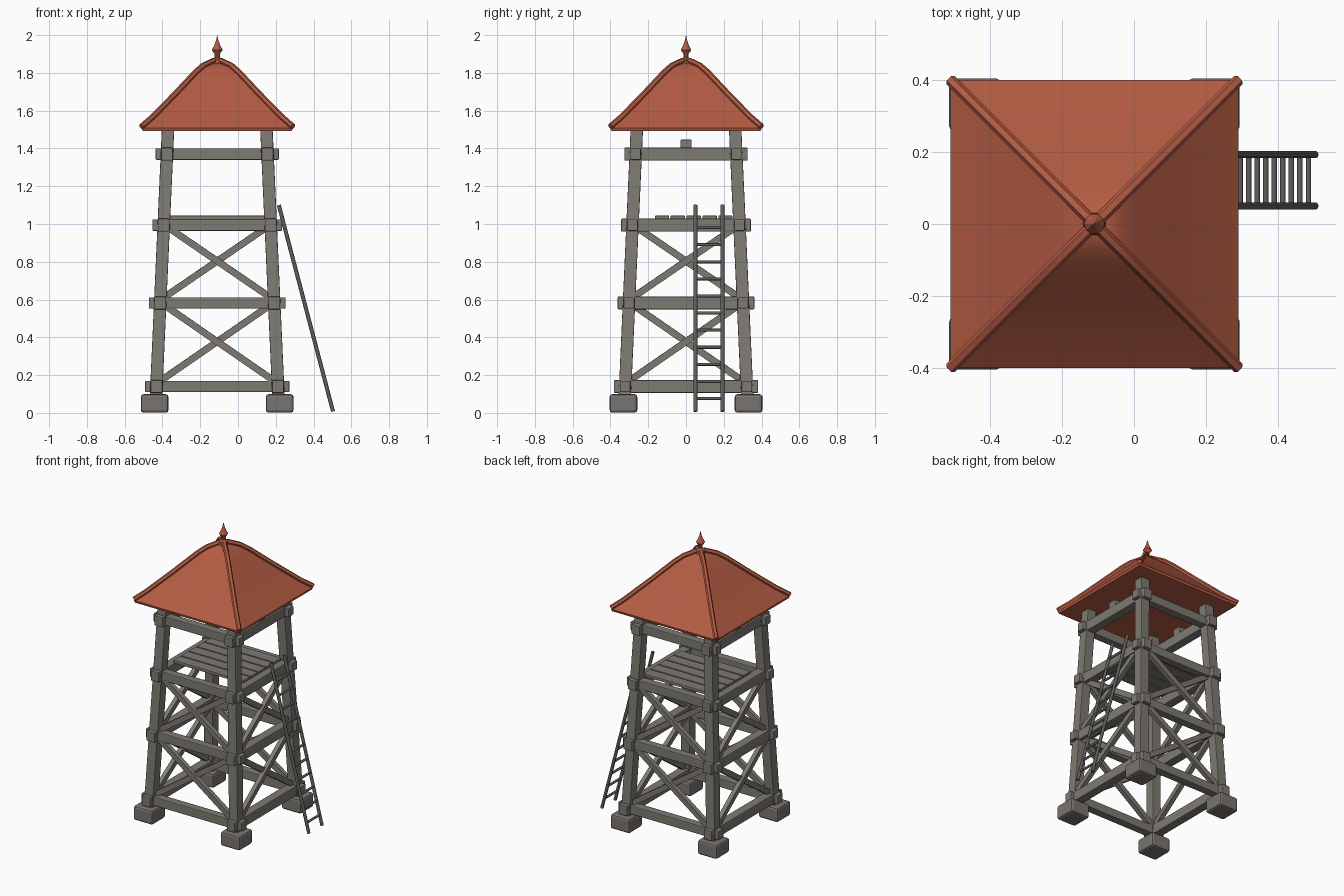
import bpy, bmesh, math
from mathutils import Vector, Matrix

if "Cube" in bpy.data.objects:
    bpy.data.objects.remove(bpy.data.objects["Cube"], do_unlink=True)

CX = -0.11  # tower axis


def material(name, rgb):
    m = bpy.data.materials.new(name)
    m.use_nodes = True
    m.diffuse_color = (*rgb, 1)
    m.node_tree.nodes["Principled BSDF"].inputs["Base Color"].default_value = (*rgb, 1)
    return m


WOOD = material("weathered wood", (0.21, 0.195, 0.17))
DARK = material("dark ladder wood", (0.115, 0.113, 0.108))
STONE = material("grey stone", (0.19, 0.175, 0.16))
TILE = material("red roof", (0.45, 0.105, 0.055))


def finish(name, bm, mat, bevel=0, smooth=None):
    bmesh.ops.recalc_face_normals(bm, faces=bm.faces)
    mesh = bpy.data.meshes.new(name)
    bm.to_mesh(mesh)
    bm.free()
    mesh.materials.append(mat)
    ob = bpy.data.objects.new(name, mesh)
    bpy.context.collection.objects.link(ob)
    if bevel:
        mod = ob.modifiers.new("Bevel", "BEVEL")
        mod.width, mod.segments = bevel, 2
    if smooth:
        bpy.ops.object.select_all(action="DESELECT")
        ob.select_set(True)
        bpy.context.view_layer.objects.active = ob
        bpy.ops.object.shade_smooth_by_angle(angle=math.radians(smooth))
    return ob


def box(name, centre, size, mat=WOOD, bevel=0.005):
    bm = bmesh.new()
    bmesh.ops.create_cube(bm, size=1, matrix=Matrix.Translation(centre) @ Matrix.Diagonal((*size, 1)))
    return finish(name, bm, mat, bevel)


def strut(name, a, b, w, d, mat=WOOD):
    """Rectangular bar between two points, d deep across, w tall."""
    a, b = Vector(a), Vector(b)
    bm = bmesh.new()
    rot = (b - a).to_track_quat("Z", "Y").to_matrix().to_4x4()
    bmesh.ops.create_cube(bm, size=1, matrix=Matrix.Translation((a + b) / 2) @ rot
                          @ Matrix.Diagonal((d, w, (b - a).length, 1)))
    return finish(name, bm, mat)


def rod(name, a, b, r, mat):
    a, b = Vector(a), Vector(b)
    bm = bmesh.new()
    rot = (b - a).to_track_quat("Z", "Y").to_matrix().to_4x4()
    bmesh.ops.create_cone(bm, cap_ends=True, segments=10, radius1=r, radius2=r, depth=(b - a).length,
                          matrix=Matrix.Translation((a + b) / 2) @ rot)
    return finish(name, bm, mat, smooth=40)


def off(z):
    """Distance of the leaning legs from the axis at a height."""
    return 0.328 - 0.045 * z


# Legs on stone feet
for sx in (-1, 1):
    for sy in (-1, 1):
        box("foot", (CX + sx * 0.331, sy * 0.331, 0.05), (0.146, 0.146, 0.098), STONE, 0.014)
        bm = bmesh.new()
        bmesh.ops.create_cube(bm, size=1)
        for v in bm.verts:
            z = 0.08 if v.co.z < 0 else 1.505
            v.co = (CX + sx * off(z) + v.co.x * 0.066, sy * off(z) + v.co.y * 0.066, z)
        finish("leg", bm, WOOD, 0.004)

# Crossing beams at four levels
LEVELS = (0.14, 0.582, 0.994, 1.37)
for z in LEVELS:
    o = off(z)
    length = 2 * (o + 0.06)
    for s in (-1, 1):
        box("cross_beam", (CX, s * o, z), (length, 0.056, 0.06))
        box("side_beam", (CX + s * o, 0, z), (0.062, length, 0.068))

# Pegs on the top side beams
for s in (-1, 1):
    box("top_peg", (CX + s * 0.264, 0, 1.422), (0.056, 0.06, 0.05))

# Diagonal braces on all four sides
for lo, hi in zip(LEVELS[:2], LEVELS[1:3]):
    z0, z1 = lo + 0.03, hi - 0.01
    for s in (-1, 1):
        for d in (-1, 1):
            a, b = -d * (off(z0) - 0.02), d * (off(z1) - 0.02)
            p, q = s * off(z0) + d * 0.008, s * off(z1) + d * 0.008
            strut("front_brace" if s < 0 else "back_brace", (CX + a, p, z0), (CX + b, q, z1), 0.036, 0.03)
            strut("side_brace", (CX + p, a, z0), (CX + q, b, z1), 0.036, 0.03)

# Platform planks, leaving an open strip at the front
for i in range(5):
    box("plank", (CX, -0.127 + i * 0.084, 1.034), (0.53, 0.076, 0.02), WOOD, 0.003)

# Ladder leaning on the left side
foot, top = Vector((0.503, 0, 0.008)), Vector((0.216, 0, 1.1))
for y in (0.05, 0.193):
    rod("ladder_rail", foot + Vector((0, y, 0)), top + Vector((0, y, 0)), 0.0105, DARK)
for i in range(12):
    z = 0.076 + i * 0.0905
    if z < 1.0:
        p = foot.lerp(top, (z - foot.z) / (top.z - foot.z))
        rod("ladder_rung", (p.x, 0.05, z), (p.x, 0.193, z), 0.008, DARK)

# Square roof built from rings, flared at the eaves
RINGS = [(0.395, 1.492), (0.4, 1.508), (0.34, 1.56), (0.22, 1.683), (0.115, 1.795), (0.075, 1.83), (0.015, 1.858)]
bm = bmesh.new()
rings = [[bm.verts.new((CX + sx * h, sy * h, z)) for sx, sy in ((-1, -1), (1, -1), (1, 1), (-1, 1))]
         for h, z in RINGS]
for low, high in zip(rings, rings[1:]):
    for i in range(4):
        j = (i + 1) % 4
        bm.faces.new((low[i], low[j], high[j], high[i]))
bm.faces.new(rings[0])
bm.faces.new(rings[-1])
finish("roof", bm, TILE, smooth=30)

# Rounded hip ridges following the roof corners
for sx in (-1, 1):
    for sy in (-1, 1):
        curve = bpy.data.curves.new("hip_curve", "CURVE")
        curve.dimensions = "3D"
        curve.bevel_depth, curve.bevel_resolution, curve.use_fill_caps = 0.016, 1, True
        path = curve.splines.new("POLY")
        path.points.add(len(RINGS) - 2)
        for pt, (h, z) in zip(path.points, RINGS[1:]):
            pt.co = (CX + sx * h, sy * h, z + 0.008, 1)
        temp = bpy.data.objects.new("hip_curve", curve)
        bm = bmesh.new()
        bpy.context.collection.objects.link(temp)
        mesh = bpy.data.meshes.new_from_object(temp.evaluated_get(bpy.context.evaluated_depsgraph_get()))
        bm.from_mesh(mesh)
        bpy.data.objects.remove(temp, do_unlink=True)
        finish("hip_ridge", bm, TILE, smooth=50)

# Turned finial
PROFILE = [(0, 1.85), (0.032, 1.85), (0.03, 1.872), (0.014, 1.882), (0.014, 1.9), (0.029, 1.922),
           (0.016, 1.945), (0.007, 1.97), (0, 2.0)]
bm = bmesh.new()
verts = [bm.verts.new((r, 0, z)) for r, z in PROFILE]
edges = [bm.edges.new(pair) for pair in zip(verts, verts[1:])]
bmesh.ops.spin(bm, geom=verts + edges, cent=(0, 0, 0), axis=(0, 0, 1), angle=math.tau, steps=10)
bmesh.ops.remove_doubles(bm, verts=bm.verts, dist=0.0005)
bmesh.ops.translate(bm, verts=bm.verts, vec=(CX, 0, 0))
finish("finial", bm, TILE, smooth=30)
